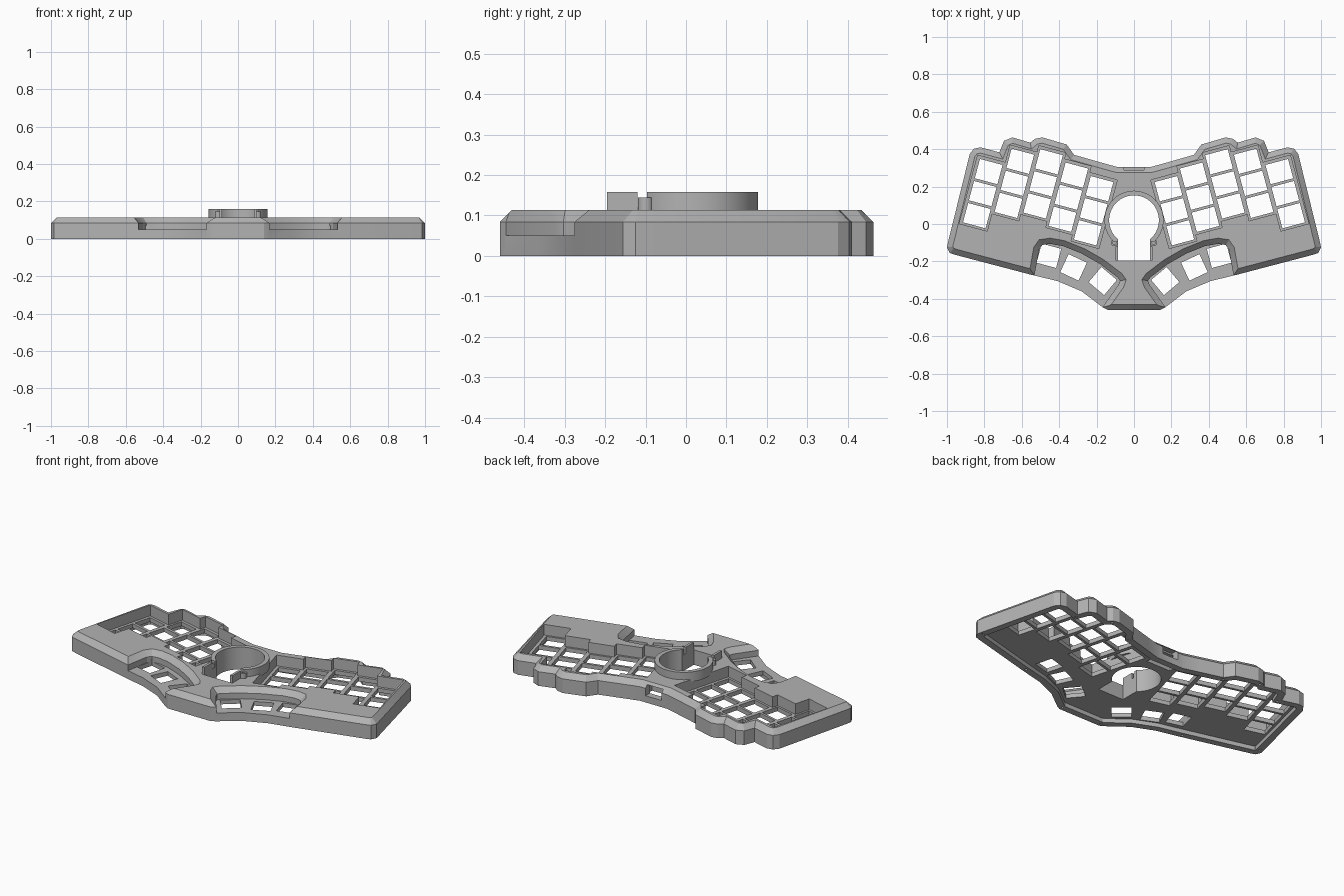
import bpy, bmesh, math
from mathutils import Vector

cube = bpy.data.objects.get("Cube")
if cube:
    bpy.data.objects.remove(cube, do_unlink=True)

grey = bpy.data.materials.new("case grey")
grey.use_nodes = True
grey.diffuse_color = (0.45, 0.45, 0.45, 1)
grey.node_tree.nodes["Principled BSDF"].inputs["Base Color"].default_value = (0.45, 0.45, 0.45, 1)


def mirror(poly):
    return [(-x, y) for x, y in reversed(poly)]


def inset(poly, d):
    """Mitred inward offset of a counter-clockwise polygon."""
    out = []
    for i, p in enumerate(poly):
        p = Vector(p)
        a = (p - Vector(poly[i - 1])).normalized()
        b = (Vector(poly[(i + 1) % len(poly)]) - p).normalized()
        na, nb = Vector((-a.y, a.x)), Vector((-b.y, b.x))
        out.append(tuple(p + (na + nb) * d / (1 + na.dot(nb))))
    return out


def ccw(poly):
    area = sum(poly[i - 1][0] * p[1] - p[0] * poly[i - 1][1] for i, p in enumerate(poly))
    return poly if area > 0 else poly[::-1]


def loft(bm, layers):
    """Closed solid through matching (polygon, z) layers."""
    rings = [[bm.verts.new((x, y, z)) for x, y in poly] for poly, z in layers]
    n = len(rings[0])
    for low, high in zip(rings, rings[1:]):
        for i in range(n):
            j = (i + 1) % n
            bm.faces.new((low[i], low[j], high[j], high[i]))
    bm.faces.new(rings[0][::-1])
    bm.faces.new(rings[-1])


def make(name, solids):
    bm = bmesh.new()
    for layers in solids:
        loft(bm, layers)
    bmesh.ops.recalc_face_normals(bm, faces=bm.faces)
    mesh = bpy.data.meshes.new(name)
    bm.to_mesh(mesh)
    bm.free()
    mesh.materials.append(grey)
    obj = bpy.data.objects.new(name, mesh)
    bpy.context.collection.objects.link(obj)
    return obj


def prism(poly, z0, z1):
    return [(ccw(poly), z0), (ccw(poly), z1)]


def cut(target, solids):
    cutter = make("cutter", solids)
    cutter.hide_render = True
    mod = target.modifiers.new("cut", "BOOLEAN")
    mod.operation, mod.solver, mod.object = "DIFFERENCE", "EXACT", cutter
    bpy.context.view_layer.objects.active = target
    bpy.ops.object.modifier_apply(modifier=mod.name)
    bpy.data.objects.remove(cutter, do_unlink=True)


def both(poly):
    return [poly, mirror(poly)]


def rect(cx, cy, w, h, deg=0):
    c, s = math.cos(math.radians(deg)), math.sin(math.radians(deg))
    corners = [(-w / 2, -h / 2), (w / 2, -h / 2), (w / 2, h / 2), (-w / 2, h / 2)]
    return [(cx + c * x - s * y, cy + s * x + c * y) for x, y in corners]


def disc(cx, cy, r, n=24):
    return [(cx + r * math.cos(math.tau * i / n), cy + r * math.sin(math.tau * i / n)) for i in range(n)]


TILT = 15
TOP, FLOOR, CHAMFER = 0.114, 0.05, 0.03


def tilted(u, v):
    c, s = math.cos(math.radians(TILT)), math.sin(math.radians(TILT))
    return (c * u - s * v, s * u + c * v)


# Case outline, front centre round to back centre
half = [(0.14, -0.46), (0.165, -0.447), (0.28, -0.36), (0.41, -0.305), (0.555, -0.27),
        (0.955, -0.165), (0.985, -0.155), (1.0, -0.125), (0.995, -0.1), (0.878, 0.375),
        (0.855, 0.403), (0.82, 0.41), (0.72, 0.383), (0.695, 0.445), (0.65, 0.463),
        (0.555, 0.435), (0.53, 0.455), (0.49, 0.463), (0.36, 0.425), (0.335, 0.39),
        (0.32, 0.37), (0.18, 0.33), (0.09, 0.305)]
outline = half + mirror(half)
case = make("case", [[(outline, 0), (outline, TOP - CHAMFER), (inset(outline, CHAMFER), TOP)]])

# Hollow underside
cut(case, [prism(inset(outline, 0.04), -0.1, 0.025)])

# Stepped key wells, following the column stagger
tops = [0.188, 0.223, 0.257, 0.22, 0.123]
U0, PITCH_U, PITCH_V, KEY_W, KEY_H = 0.227, 0.149, 0.122, 0.125, 0.107
column_h = 2 * PITCH_V + KEY_H
upper, lower = [], []
for i, top in enumerate(tops):
    left = U0 + (i - 0.5) * PITCH_U - (0.005 if i == 0 else 0)
    right = U0 + (i + 0.5) * PITCH_U + (0.005 if i == 4 else 0)
    upper += [tilted(left, top + 0.016), tilted(right, top + 0.016)]
    lower += [tilted(left, top - column_h - 0.012), tilted(right, top - column_h - 0.012)]
cut(case, [prism(p, FLOOR, 0.2) for p in both(ccw(upper[::-1] + lower))])

# Thumb wells with flared upper walls
thumb = ccw([(0.535, -0.29), (0.507, -0.135), (0.49, -0.112), (0.45, -0.106), (0.38, -0.118),
             (0.28, -0.158), (0.18, -0.215), (0.088, -0.285), (0.075, -0.303), (0.083, -0.325),
             (0.19, -0.475), (0.3, -0.6), (0.56, -0.5)])
cut(case, [[(p, FLOOR), (p, TOP - CHAMFER), (inset(p, -0.045), TOP + 0.015)] for p in both(thumb)])

# Switch openings and screw holes
holes = []
for i, top in enumerate(tops):
    for row in range(3):
        x, y = tilted(U0 + i * PITCH_U, top - KEY_H / 2 - row * PITCH_V)
        holes += both(rect(x, y, KEY_W, KEY_H, TILT))
for x, y, deg in [(0.455, -0.17, 15), (0.323, -0.232, 25), (0.167, -0.305, 40)]:
    holes += both(rect(x, y, 0.108, 0.106, deg))
cut(case, [prism(p, -0.1, 0.07) for p in holes])
screws = inset(outline, 0.02)[:len(half):4]
cut(case, [prism(p, -0.05, 0.02) for x, y in screws for p in both(disc(x, y, 0.007, 12))])


# Round opening with a front slot
def keyhole(r, w, y_end):
    start = math.asin(w / r)
    n = 48
    angles = [start + (math.tau - 2 * start) * i / n for i in range(n + 1)]
    arc = [(r * math.sin(a), 0.02 - r * math.cos(a)) for a in angles]
    return [(w, y_end)] + arc + [(-w, y_end)]


inner = keyhole(0.133, 0.085, -0.195)
cut(case, [prism(inner, -0.1, 0.3)])

# Connector notch in the back wall, opening into a small pocket below
cut(case, [prism(rect(0, 0.3, 0.106, 0.09), 0.04, 0.1)])
cut(case, [prism(rect(0, 0.235, 0.16, 0.06), -0.05, 0.09)])

# Raised collar around the opening
outer = keyhole(0.158, 0.1, -0.195)
collar = make("collar", [prism(outer + inner[::-1], 0.1, 0.158)])
cut(collar, [prism(rect(s * 0.1, -0.108, 0.05, 0.024), 0.12, 0.2) for s in (-1, 1)])

# Small hollow screw posts beside the collar
posts = make("screw_posts", [prism(disc(s * 0.105, -0.1, 0.019), 0.1, 0.145) for s in (-1, 1)])
cut(posts, [prism(disc(s * 0.105, -0.1, 0.009), 0.115, 0.2) for s in (-1, 1)])

for obj in (case, collar, posts):
    bpy.ops.object.select_all(action="DESELECT")
    obj.select_set(True)
    bpy.context.view_layer.objects.active = obj
    bpy.ops.object.shade_smooth_by_angle(angle=math.radians(25))
